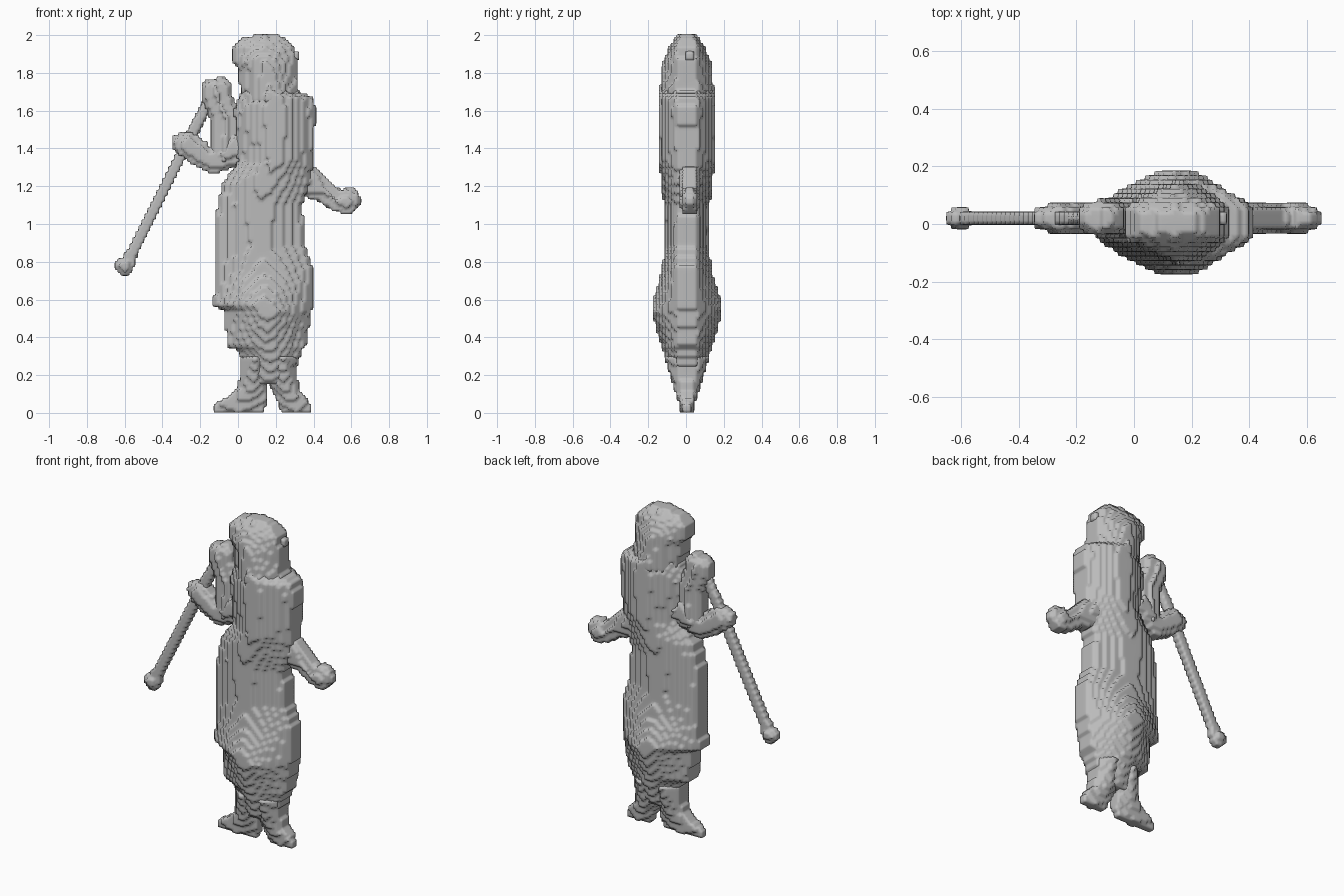
import bpy
import bmesh
import math
from mathutils import Vector

VOXEL = 0.0157

old = bpy.data.objects.get("Cube")
if old:
    bpy.data.objects.remove(old, do_unlink=True)

grey = bpy.data.materials.new("plain grey")
grey.use_nodes = True
grey.diffuse_color = (0.5, 0.5, 0.5, 1)
shader = grey.node_tree.nodes["Principled BSDF"]
shader.inputs["Base Color"].default_value = grey.diffuse_color


def terrace(part):
    """Give the part its stepped, softly rounded voxel surface."""
    size = max(part.dimensions)
    steps = part.modifiers.new("steps", "REMESH")
    steps.mode = "BLOCKS"
    steps.use_remove_disconnected = False
    steps.use_smooth_shade = True
    steps.octree_depth = math.ceil(math.log2(size / VOXEL) + 0.05)
    steps.scale = size / (VOXEL * 2 ** steps.octree_depth)
    soften = part.modifiers.new("soften", "SMOOTH")
    soften.factor = 0.5
    soften.iterations = 2


def loft(name, sections, y, edge):
    """Skin lens-shaped sections given as centre, sideways vector, half depth."""
    bm = bmesh.new()
    rings = []
    for centre, side, deep in sections:
        rim = min(edge, deep * 0.6)
        ring = []
        for sign in (-1, 1):
            for i in range(-5, 6):
                across = i / 5
                point = centre - side * across * sign
                bulge = rim + (deep - rim) * (1 - abs(across) ** 1.6)
                point.y = y + sign * bulge
                ring.append(bm.verts.new(point))
        rings.append(ring)
    for lower, upper in zip(rings, rings[1:]):
        for i in range(len(lower)):
            bm.faces.new((lower[i - 1], lower[i], upper[i], upper[i - 1]))
    bm.faces.new(rings[0])
    bm.faces.new(rings[-1])
    bmesh.ops.recalc_face_normals(bm, faces=bm.faces)
    mesh = bpy.data.meshes.new(name)
    bm.to_mesh(mesh)
    bm.free()
    mesh.materials.append(grey)
    part = bpy.data.objects.new(name, mesh)
    bpy.context.collection.objects.link(part)
    bpy.context.view_layer.update()
    terrace(part)


def swell(z, middle, spread):
    return math.exp(-((z - middle) / spread) ** 2)


def half_depth(z):
    """Thin at the soles, full at the belly and chest, domed at the crown."""
    trunk = 0.11 + 0.08 * swell(z, 0.53, 0.2) + 0.05 * swell(z, 1.5, 0.35)
    return min(trunk, 0.03 + 0.3 * z, 0.33 * math.sqrt(2.02 - z))


def stack(name, rows):
    """Level slices: height, right edge, left edge."""
    sections = []
    for z, right, left in rows:
        centre = Vector(((left + right) / 2, 0, z))
        side = Vector(((left - right) / 2, 0, 0))
        sections.append((centre, side, half_depth(z)))
    loft(name, sections, y=0.005, edge=0.055)


def limb(name, path):
    """Slices square to a path: x, z, half width."""
    points = [Vector((x, 0, z)) for x, z, width in path]
    last = len(points) - 1
    sections = []
    for i, (x, z, width) in enumerate(path):
        run = (points[min(i + 1, last)] - points[max(i - 1, 0)]).normalized()
        side = Vector((run.z, 0, -run.x)) * width
        sections.append((points[i], side, width * 0.8))
    loft(name, sections, y=0.02, edge=0.04)


# Torso with broad hips and shoulders
stack("body", [
    (0.16, 0.06, 0.28), (0.33, 0, 0.34), (0.35, -0.06, 0.36),
    (0.54, -0.07, 0.39), (0.57, -0.13, 0.4), (0.75, -0.12, 0.4),
    (0.88, -0.12, 0.36), (1.1, -0.11, 0.34), (1.22, -0.08, 0.38),
    (1.33, 0, 0.4), (1.6, -0.02, 0.41), (1.67, 0, 0.4), (1.7, 0.02, 0.32)])

# Head with a tuft on its right side and an ear on its left
stack("head", [
    (1.65, 0.02, 0.33), (1.82, 0, 0.31), (1.86, -0.03, 0.31),
    (1.94, -0.03, 0.3), (1.98, 0.01, 0.26), (2, 0.08, 0.22)])
limb("left_ear", [(0.27, 1.89, 0.04), (0.33, 1.89, 0.02)])

# Legs and feet
stack("right_leg", [
    (0, -0.13, 0.14), (0.05, -0.13, 0.15), (0.08, -0.06, 0.15),
    (0.13, 0, 0.15), (0.3, 0.02, 0.17)])
stack("left_leg", [
    (0, 0.23, 0.38), (0.05, 0.21, 0.38), (0.08, 0.2, 0.36),
    (0.13, 0.17, 0.32), (0.3, 0.16, 0.31)])

# Left arm held out low
limb("left_arm", [
    (0.3, 1.26, 0.1), (0.38, 1.22, 0.08), (0.46, 1.17, 0.06),
    (0.53, 1.12, 0.06), (0.58, 1.12, 0.07), (0.64, 1.15, 0.04)])

# Right arm: raised shoulder, then forearm and fist
limb("right_shoulder", [
    (-0.13, 1.77, 0.05), (-0.12, 1.73, 0.08), (-0.11, 1.67, 0.08),
    (-0.06, 1.55, 0.08), (-0.07, 1.33, 0.08)])
limb("right_forearm", [
    (0.02, 1.42, 0.1), (-0.14, 1.33, 0.07), (-0.2, 1.37, 0.07),
    (-0.28, 1.43, 0.07), (-0.34, 1.43, 0.04)])

# Long stick with a knob at its low end
limb("stick", [
    (-0.63, 0.74, 0.03), (-0.61, 0.77, 0.05), (-0.58, 0.8, 0.04),
    (-0.56, 0.85, 0.03), (-0.33, 1.31, 0.03), (-0.16, 1.64, 0.03)])
